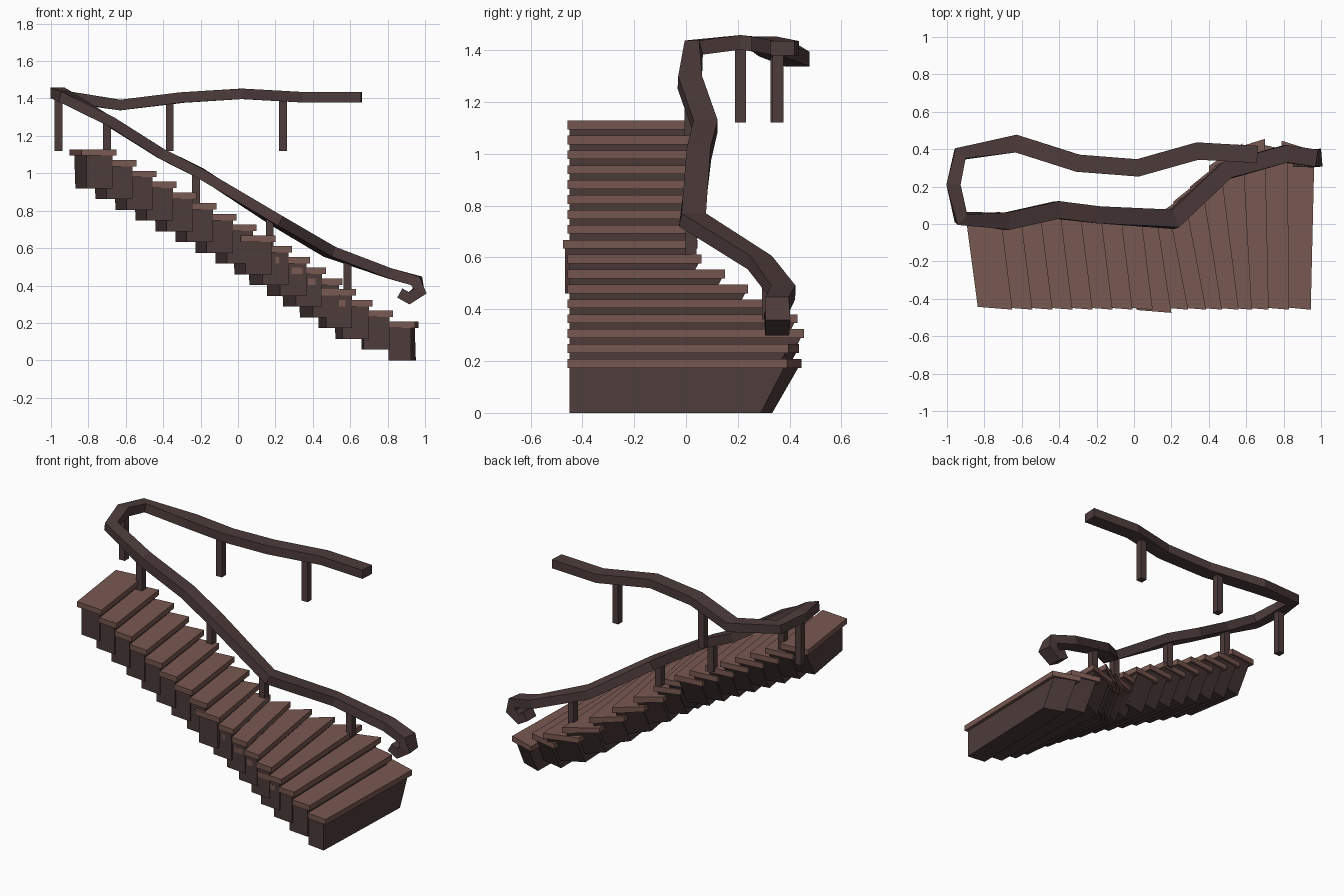
import bpy
from mathutils import Vector

old = bpy.data.objects.get("Cube")
if old:
    bpy.data.objects.remove(old, do_unlink=True)


def material(name, rgb):
    m = bpy.data.materials.new(name)
    m.use_nodes = True
    m.diffuse_color = (*rgb, 1)
    m.node_tree.nodes["Principled BSDF"].inputs["Base Color"].default_value = (*rgb, 1)
    return m


TREAD = material("reddish_brown_wood", (0.19, 0.098, 0.082))
DARK = material("dark_brown_wood", (0.076, 0.045, 0.044))


def loft(name, rings, mat):
    """Skin a list of four-cornered rings and cap both ends."""
    n = len(rings)
    verts = [p for ring in rings for p in ring]
    faces = [(4 * i + k, 4 * i + (k + 1) % 4, 4 * i + 4 + (k + 1) % 4, 4 * i + 4 + k)
             for i in range(n - 1) for k in range(4)]
    faces += [(3, 2, 1, 0), tuple(range(4 * n - 4, 4 * n))]
    mesh = bpy.data.meshes.new(name)
    mesh.from_pydata([tuple(v) for v in verts], [], faces)
    mesh.materials.append(mat)
    obj = bpy.data.objects.new(name, mesh)
    bpy.context.collection.objects.link(obj)
    return obj


def slab(name, low, high, z0, z1, mat):
    return loft(name, [[(x, y, z0) for x, y in low], [(x, y, z1) for x, y in high]], mat)


# Stair steps: front right x, back right (x, y), back left (x, y), bottom to top
WINDERS = [
    (0.945, (0.965, 0.39), (0.79, 0.445)),
    (0.83, (0.82, 0.395), (0.63, 0.437)),
    (0.72, (0.70, 0.455), (0.49, 0.39)),
    (0.63, (0.58, 0.43), (0.40, 0.31)),
    (0.56, (0.46, 0.33), (0.30, 0.20)),
    (0.47, (0.36, 0.24), (0.21, 0.12)),
    (0.385, (0.27, 0.15), (0.125, 0.05)),
    (0.29, (0.19, 0.06), (0.03, 0.01)),
    (0.20, (0.12, 0.045), (-0.05, 0.01)),
]
steps = list(WINDERS)
for i in range(8):
    x = 0.10 - 0.1072 * i
    steps.append((x, (x - 0.065, 0.065), (x - 0.25, 0.045)))

RISE = 0.0575
for i, (fx, br, bl) in enumerate(steps):
    top = 0.208 + RISE * i
    width = 0.165 if i == 0 else 0.185
    front = -0.472 if i == 8 else -0.455
    fl, fr = (fx - width, front + 0.012), (fx, front - 0.003)
    slab(f"tread_{i + 1}", [fl, fr, br, bl], [fl, fr, br, bl], top - 0.034, top, TREAD)
    # Riser block, inset under the tread, its back end sloping inward
    high = [(fl[0] + 0.025, fl[1] + 0.008), (fr[0] - 0.02, fr[1] + 0.008),
            (br[0] - 0.02, br[1] - 0.012), (bl[0] + 0.025, bl[1] - 0.012)]
    low = high[:2] + [(high[2][0] + 0.006, high[2][1] - 0.09),
                      (high[3][0] + 0.006, high[3][1] - 0.1)]
    slab(f"riser_block_{i + 1}", low, high, top - 0.208, top - 0.034, DARK)

# Handrail path from the upper landing down to the curled end
PATH = [Vector(p) for p in (
    (0.66, 0.372, 1.407), (0.34, 0.39, 1.407), (0.02, 0.30, 1.425), (-0.30, 0.325, 1.405),
    (-0.63, 0.43, 1.365), (-0.93, 0.375, 1.41), (-0.965, 0.21, 1.43), (-0.925, 0.03, 1.41),
    (-0.68, 0.015, 1.275), (-0.41, 0.075, 1.105), (-0.20, 0.05, 1.0), (0.21, 0.025, 0.745),
    (0.49, 0.285, 0.58), (0.81, 0.375, 0.465), (0.955, 0.355, 0.425), (0.97, 0.352, 0.37),
    (0.915, 0.352, 0.332), (0.865, 0.352, 0.36))]


def frame(t, ref):
    side = t.cross(Vector((0, 0, 1))).normalized()
    if side.dot(ref) < 0:
        side.negate()
    return side, side.cross(t).normalized()


rings, ref = [], Vector((0, 1, 0))
for i, p in enumerate(PATH):
    a = (p - PATH[max(i - 1, 0)]).normalized()
    b = (PATH[min(i + 1, len(PATH) - 1)] - p).normalized()
    side, up = frame((a + b).normalized(), ref)
    s1, u1 = frame(a if i else b, side)
    ref = side
    w = 0.046 * min(1.4, 1 / max(0.1, abs(side.dot(s1))))
    h = 0.028 * min(1.4, 1 / max(0.1, abs(up.dot(u1))))
    if i in (5, 6, 7):
        w = 0.038
    rings.append([p + side * w * sx + up * h * sy
                  for sx, sy in ((-1, -1), (1, -1), (1, 1), (-1, 1))])
loft("handrail", rings, DARK)

# Posts: x, y, bottom, top
POSTS = [(0.24, 0.355, 1.12, 1.41), (-0.365, 0.348, 1.12, 1.39), (-0.96, 0.21, 1.12, 1.42),
         (-0.70, 0.015, 1.03, 1.28), (-0.225, 0.05, 0.82, 1.0),
         (0.17, 0.02, 0.60, 0.76), (0.585, 0.315, 0.36, 0.54)]
R = 0.021
for i, (x, y, z0, z1) in enumerate(POSTS):
    sq = [(x - R, y - R), (x + R, y - R), (x + R, y + R), (x - R, y + R)]
    slab(f"post_{i + 1}", sq, sq, z0, z1, DARK)

# Consistent outward normals
import bmesh
for obj in bpy.context.collection.objects:
    if obj.type == 'MESH' and obj.data.materials and obj.data.materials[0] in (TREAD, DARK):
        bm = bmesh.new()
        bm.from_mesh(obj.data)
        bmesh.ops.recalc_face_normals(bm, faces=bm.faces)
        bm.to_mesh(obj.data)
        bm.free()
